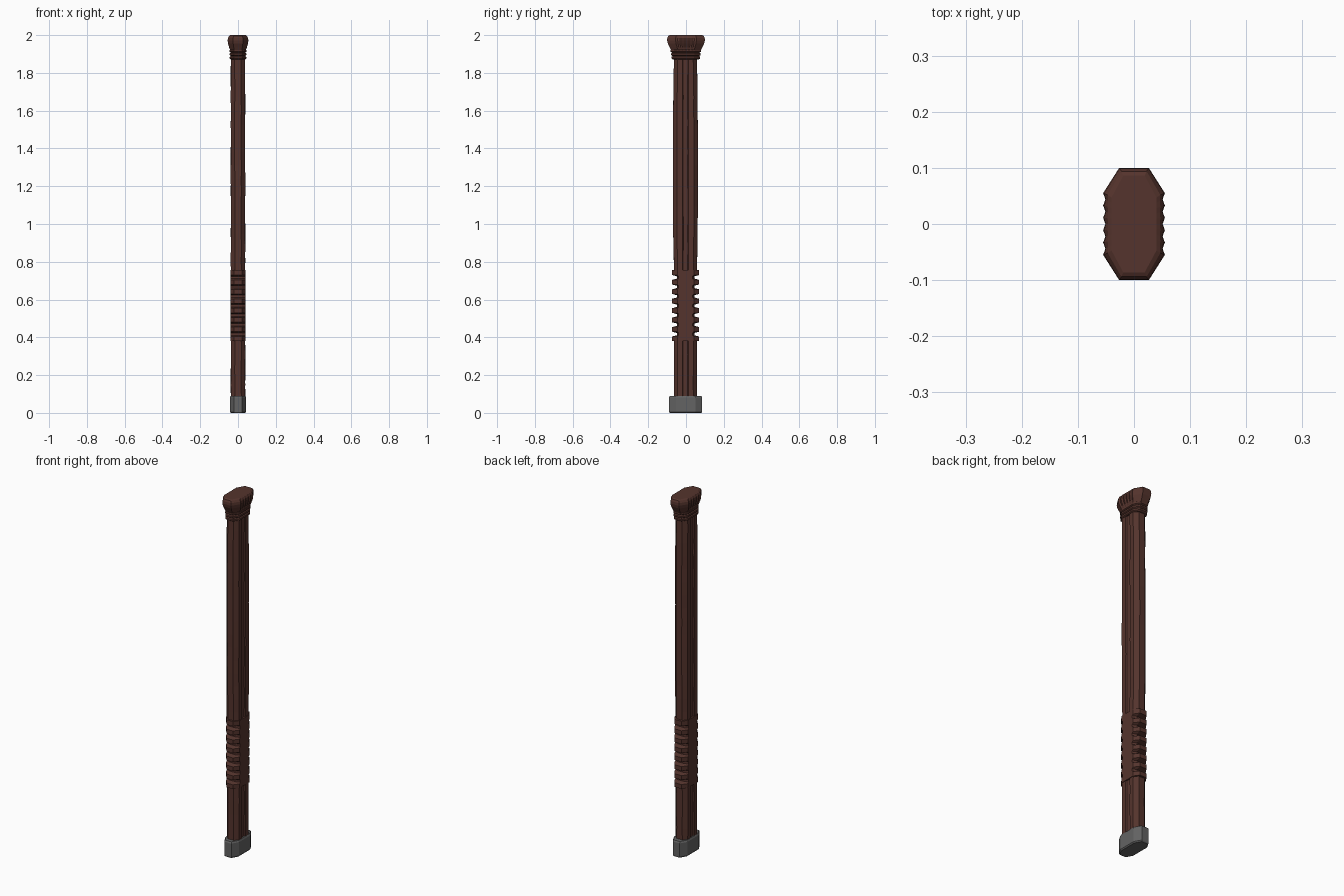
import bpy
import bmesh
import random

if "Cube" in bpy.data.objects:
    bpy.data.objects.remove(bpy.data.objects["Cube"])

random.seed(4)


def material(name, rgb):
    m = bpy.data.materials.new(name)
    m.diffuse_color = (*rgb, 1)
    m.use_nodes = True
    m.node_tree.nodes["Principled BSDF"].inputs["Base Color"].default_value = m.diffuse_color
    return m


wood = material("dark red brown wood", (0.09, 0.034, 0.026))
metal = material("grey metal", (0.125, 0.125, 0.125))


# Cross-sections: right half listed from front to back, then turned 180 degrees
def whole(half):
    return half + [(-x, -y) for x, y in half]


def octagon(hx, hy, fx=0.5, fy=0.58):
    return whole([(hx * fx, -hy), (hx, -hy * fy), (hx, hy * fy), (hx * fx, hy)])


def grooved(hx, hy):
    g, d, c = 0.016, 0.006, hy * 0.68
    return whole([(hx * 0.45, -hy), (hx, -c), (hx, -g), (hx - d, -g + 0.004),
                  (hx - d, g - 0.004), (hx, g), (hx, c), (hx * 0.45, hy)])


def fluted(hx, hy, depth):
    n, c = 10, hy * 0.55
    side = [(hx - depth * (i % 2), -c + 2 * c * i / n) for i in range(n + 1)]
    return whole([(hx * 0.48, -hy)] + side + [(hx * 0.48, hy)])


def loft(name, sections, mat, cy=0.0, jitter=0.0):
    """Skin a stack of (z, outline) sections and cap both ends."""
    bm = bmesh.new()
    rings = []
    for z, pts in sections:
        rings.append([bm.verts.new((x + random.uniform(-jitter, jitter),
                                    y + cy + random.uniform(-jitter, jitter), z))
                      for x, y in pts])
    for a, b in zip(rings, rings[1:]):
        for i in range(len(a)):
            j = (i + 1) % len(a)
            bm.faces.new((a[i], a[j], b[j], b[i]))
    bm.faces.new(rings[0][::-1])
    bm.faces.new(rings[-1])
    bmesh.ops.recalc_face_normals(bm, faces=bm.faces[:])
    me = bpy.data.meshes.new(name)
    bm.to_mesh(me)
    bm.free()
    me.materials.append(mat)
    ob = bpy.data.objects.new(name, me)
    bpy.context.collection.objects.link(ob)
    return ob


# Metal foot with slightly bevelled rims
loft("foot_cap", [(0, octagon(0.038, 0.084)), (0.006, octagon(0.043, 0.088)),
                  (0.082, octagon(0.043, 0.088)), (0.09, octagon(0.039, 0.084))],
     metal, -0.002)

# Lower shaft
loft("lower_shaft", [(0.07 + 0.08 * i, grooved(0.038, 0.061)) for i in range(5)],
     wood, -0.003, 0.0008)

# Upper shaft, swelling slightly around its middle
upper = []
for i in range(17):
    t = i / 16
    upper.append((0.73 + 1.16 * t, grooved(0.038, 0.061 + 0.005 * (1 - (2 * t - 1) ** 2))))
loft("upper_shaft", upper, wood, -0.003, 0.0008)

# Grip with eight carved ridges on front and back
ridge = octagon(0.041, 0.072, 0.5, 0.6)
valley = octagon(0.041, 0.046, 0.5, 0.8)
grip = []
step = 0.05
for i in range(8):
    z = 0.38 + step * i
    grip += [(z, ridge), (z + 0.024, ridge)]
    if i < 7:
        grip += [(z + 0.031, valley), (z + 0.043, valley)]
grip[-1] = (0.757, ridge)
loft("grip", grip, wood, -0.002)

# Three collar rings under the head
collar = []
for i in range(3):
    z = 1.872 + 0.018 * i
    h = 0.076 + 0.002 * i
    collar += [(z, octagon(0.039, h - 0.006)), (z + 0.004, octagon(0.044, h)),
               (z + 0.013, octagon(0.044, h)), (z + 0.017, octagon(0.039, h - 0.006))]
loft("collar_rings", collar, wood, -0.001)

# Fluted head
profile = [(1.918, 0.041, 0.078, 0.001), (1.935, 0.047, 0.086, 0.003),
           (1.955, 0.053, 0.096, 0.004), (1.972, 0.055, 0.1, 0.004),
           (1.986, 0.053, 0.099, 0.003), (1.996, 0.047, 0.094, 0.001),
           (2.0, 0.04, 0.086, 0)]
loft("head", [(z, fluted(hx, hy, d)) for z, hx, hy, d in profile], wood)
